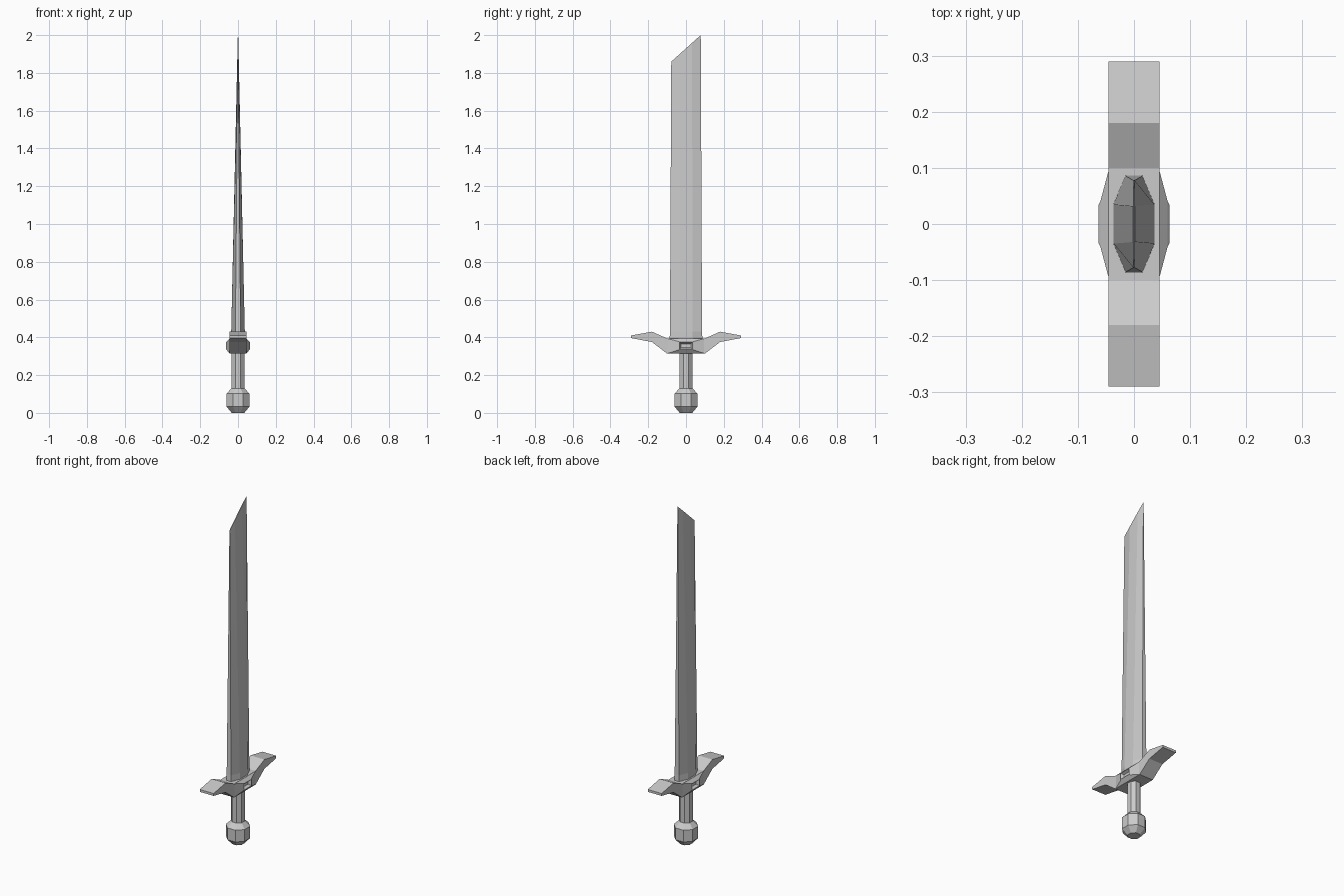
import bpy, bmesh
from math import pi, cos, sin

if "Cube" in bpy.data.objects:
    bpy.data.objects.remove(bpy.data.objects["Cube"])


def finish(name, bm):
    bmesh.ops.recalc_face_normals(bm, faces=bm.faces)
    me = bpy.data.meshes.new(name)
    bm.to_mesh(me)
    bm.free()
    ob = bpy.data.objects.new(name, me)
    bpy.context.collection.objects.link(ob)
    return ob


def loft(name, rings):
    """Skin a list of equal-length vertex rings and cap both ends."""
    bm = bmesh.new()
    loops = [[bm.verts.new(p) for p in r] for r in rings]
    n = len(loops[0])
    for a, b in zip(loops, loops[1:]):
        for i in range(n):
            j = (i + 1) % n
            bm.faces.new((a[i], a[j], b[j], b[i]))
    bm.faces.new(loops[0])
    bm.faces.new(loops[-1])
    return finish(name, bm)


def octagon(apothem, z):
    r = apothem / cos(pi / 8)
    return [(r * cos(pi / 8 + i * pi / 4), r * sin(pi / 8 + i * pi / 4), z)
            for i in range(8)]


# Blade: flattened octagon section tapering to a slanted thin tip
def blade_ring(wide, inner, half_y, flat_y, z_of):
    pts = [(wide, -flat_y), (wide, flat_y), (inner, half_y), (-inner, half_y),
           (-wide, flat_y), (-wide, -flat_y), (-inner, -half_y), (inner, -half_y)]
    return [(x, y, z_of(y)) for x, y in pts]


loft("blade", [
    blade_ring(0.037, 0.015, 0.088, 0.036, lambda y: 0.36),
    blade_ring(0.036, 0.014, 0.085, 0.035, lambda y: 0.43),
    blade_ring(0.002, 0.001, 0.078, 0.032, lambda y: 1.93 + y * 0.9),
])

# Grip and pommel: eight-sided
loft("grip", [octagon(0.034, 0.12), octagon(0.034, 0.33)])
loft("pommel", [octagon(r, z) for r, z in
                [(0.033, 0.0), (0.061, 0.033), (0.061, 0.102), (0.034, 0.13)]])

# Crossguard: winged profile given thickness along x
half = [(0.10, 0.314), (0.18, 0.375), (0.29, 0.396), (0.29, 0.41),
        (0.18, 0.43), (0.10, 0.394)]
profile = half + [(-y, z) for y, z in reversed(half)]
loft("crossguard", [[(x, y, z) for y, z in profile] for x in (-0.045, 0.045)]).hide_render = False


# Raised panels on both faces of the guard, each with a sunken window
def panel_ring(x, y, z0, z1):
    return [(x, -y, z0), (x, y, z0), (x, y, z1), (x, -y, z1)]


for side, s in (("right", 1), ("left", -1)):
    loft("guard_panel_" + side, [
        panel_ring(s * 0.044, 0.10, 0.314, 0.394),
        panel_ring(s * 0.060, 0.040, 0.333, 0.378),
        panel_ring(s * 0.063, 0.034, 0.337, 0.374),
        panel_ring(s * 0.048, 0.026, 0.346, 0.366),
    ])
